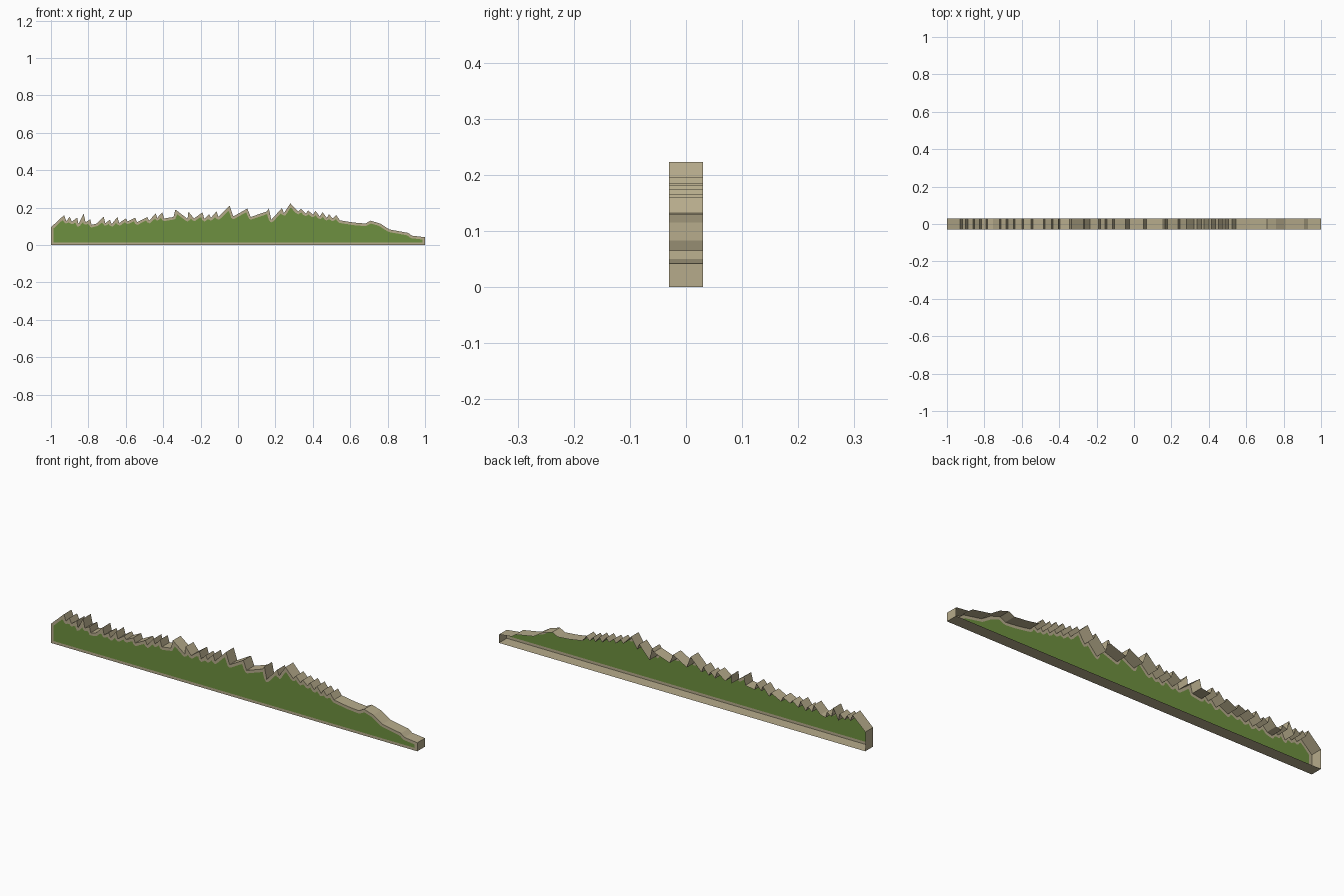
import bpy, bmesh

if "Cube" in bpy.data.objects:
    bpy.data.objects.remove(bpy.data.objects["Cube"])

Y0, Y1 = -0.03, 0.03       # front and (open) back
BASE, RIM = 0.013, 0.014   # pale strip along the bottom, rim width elsewhere

# Ragged skyline (x, z)
SKY = [(-1, .095), (-.93, .16), (-.918, .128), (-.90, .15), (-.888, .125), (-.86, .147),
       (-.853, .112), (-.825, .167), (-.815, .122), (-.79, .137), (-.783, .108), (-.755, .115),
       (-.718, .152), (-.71, .117), (-.685, .135), (-.675, .112), (-.645, .15), (-.635, .118),
       (-.60, .142), (-.59, .126), (-.55, .146), (-.54, .122), (-.485, .15), (-.475, .13),
       (-.44, .17), (-.432, .145), (-.405, .175), (-.395, .142), (-.345, .15), (-.335, .19),
       (-.27, .14), (-.265, .178), (-.235, .142), (-.19, .175), (-.18, .14), (-.155, .165),
       (-.145, .145), (-.115, .18), (-.105, .15), (-.045, .21), (-.025, .153), (.05, .195),
       (.068, .15), (.155, .18), (.165, .195), (.178, .135), (.235, .198), (.245, .17),
       (.28, .223), (.322, .178), (.337, .195), (.362, .168), (.375, .185), (.40, .163),
       (.415, .182), (.437, .153), (.452, .175), (.475, .145), (.487, .165), (.505, .142),
       (.525, .16), (.545, .132), (.62, .12), (.68, .115), (.71, .13), (.76, .115),
       (.81, .083), (.91, .065), (.93, .05), (1, .042)]


def sky(x):
    """Skyline height at x."""
    for (xa, za), (xb, zb) in zip(SKY, SKY[1:]):
        if xa <= x <= xb:
            return za + (zb - za) * (x - xa) / (xb - xa)
    return SKY[-1][1]


def green_top(x):
    """Skyline shrunk inwards by the rim width."""
    low = 9
    for k in range(-4, 5):
        d = RIM * k / 4
        drop = (RIM * RIM - d * d) ** 0.5
        low = min(low, sky(max(-1, min(1, x + d))) - drop)
    return max(BASE + 0.001, low)


def material(name, rgb):
    m = bpy.data.materials.new(name)
    m.diffuse_color = (*rgb, 1)
    m.use_nodes = True
    m.node_tree.nodes["Principled BSDF"].inputs["Base Color"].default_value = m.diffuse_color
    return m


def make(name, quads, mat):
    bm = bmesh.new()
    for q in quads:
        bm.faces.new([bm.verts.new(p) for p in q])
    bmesh.ops.remove_doubles(bm, verts=bm.verts, dist=1e-5)
    me = bpy.data.meshes.new(name)
    bm.to_mesh(me)
    bm.free()
    me.materials.append(mat)
    ob = bpy.data.objects.new(name, me)
    bpy.context.collection.objects.link(ob)


tan = material("pale_tan", (.47, .41, .26))
green = material("grass_green", (.155, .28, .05))

# Thin walls around the outline: skyline, underside and two ends; back stays open
walls = []
loop = SKY + [(1, 0), (-1, 0)]
for (xa, za), (xb, zb) in zip(loop, loop[1:] + loop[:1]):
    walls.append([(xa, Y0, za), (xb, Y0, zb), (xb, Y1, zb), (xa, Y1, za)])
make("outline_walls", walls, tan)

# Front sheet cut into columns: tan base, green middle, tan rim
L, R = -1 + RIM, 1 - RIM
xs = sorted({round(p[0], 4) for p in SKY} | {L, R} |
            {round(-0.98 + i * 0.008, 4) for i in range(246)})
rim, grass = [], []


def column(dest, xa, xb, bot, top):
    dest.append([(xa, Y0, bot(xa)), (xb, Y0, bot(xb)), (xb, Y0, top(xb)), (xa, Y0, top(xa))])


def zero(x):
    return 0.0


def base(x):
    return BASE


for xa, xb in zip(xs, xs[1:]):
    if xb <= L + 1e-6 or xa >= R - 1e-6:
        column(rim, xa, xb, zero, sky)
    else:
        column(rim, xa, xb, zero, base)
        column(grass, xa, xb, base, green_top)
        column(rim, xa, xb, green_top, sky)
make("front_rim", rim, tan)
make("grass_panel", grass, green)
